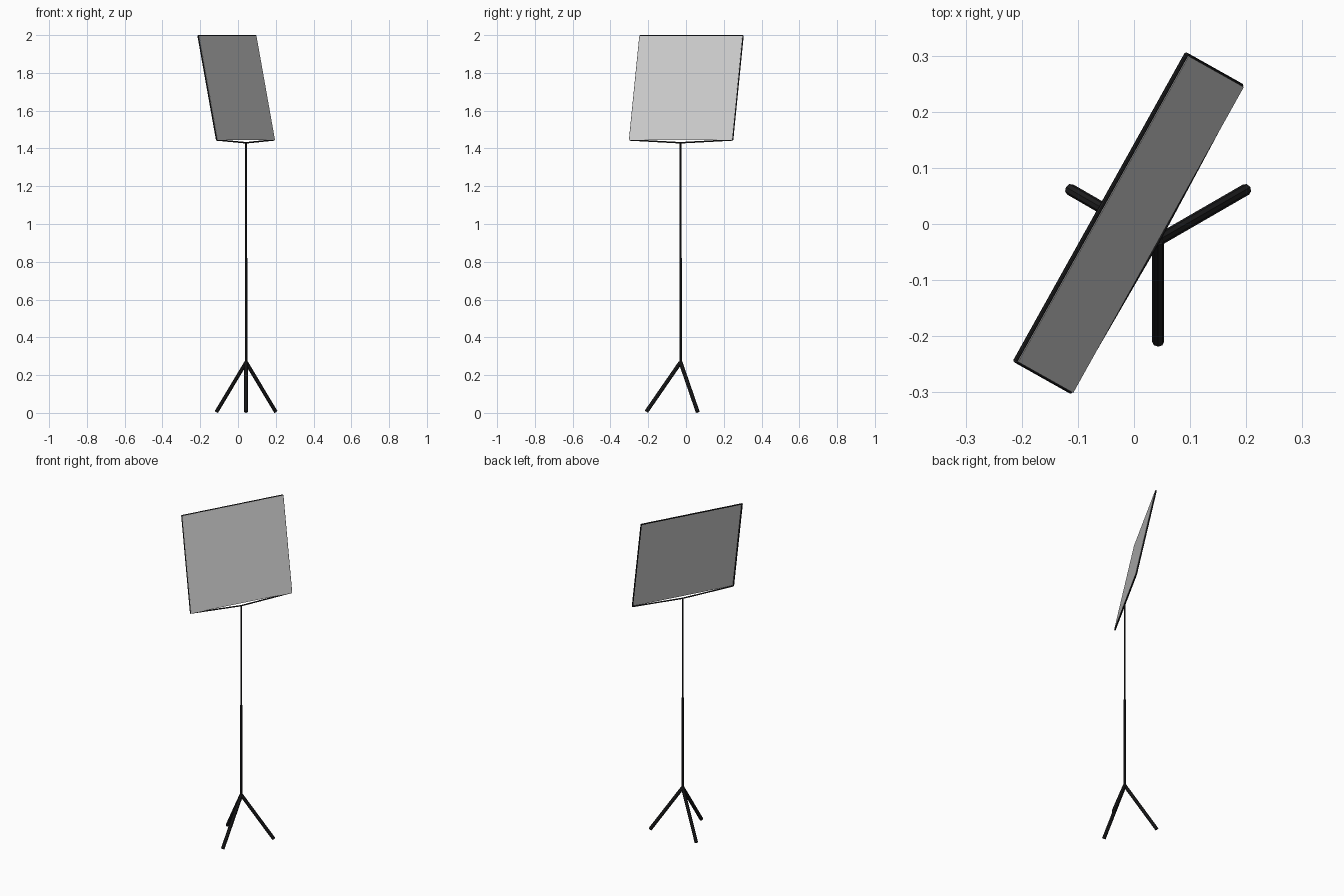
import bpy, bmesh, math
from mathutils import Vector

if "Cube" in bpy.data.objects:
    bpy.data.objects.remove(bpy.data.objects["Cube"])


def material(name, rgb):
    m = bpy.data.materials.new(name)
    m.diffuse_color = (*rgb, 1.0)
    m.use_nodes = True
    m.node_tree.nodes["Principled BSDF"].inputs["Base Color"].default_value = m.diffuse_color
    return m


BLACK = material("black metal", (0.013, 0.013, 0.014))
FABRIC = material("light grey fabric", (0.65, 0.65, 0.65))


def add_object(name, bm, mat):
    me = bpy.data.meshes.new(name)
    bm.to_mesh(me)
    bm.free()
    me.materials.append(mat)
    ob = bpy.data.objects.new(name, me)
    bpy.context.collection.objects.link(ob)
    return ob


def rod(name, a, b, radius, sides=8):
    """Straight capped tube from a to b."""
    a, b = Vector(a), Vector(b)
    bm = bmesh.new()
    bmesh.ops.create_cone(bm, cap_ends=True, segments=sides,
                          radius1=radius, radius2=radius, depth=(b - a).length)
    ob = add_object(name, bm, BLACK)
    ob.location = (a + b) / 2
    ob.rotation_mode = 'QUATERNION'
    ob.rotation_quaternion = (b - a).to_track_quat('Z', 'Y')
    return ob


# Pole: thick lower tube, thin upper tube
X, Y = 0.043, -0.029
POLE_TOP = Vector((X, Y, 1.43))
rod("lower_pole", (X, Y, 0.26), (X, Y, 0.82), 0.0065)
rod("upper_pole", (X, Y, 0.80), POLE_TOP, 0.0048)

# Three splayed legs
for i, deg in enumerate((-90, 30, 150)):
    c, s = math.cos(math.radians(deg)), math.sin(math.radians(deg))
    rod(f"leg_{i + 1}", (X, Y, 0.268), (X + 0.181 * c, Y + 0.181 * s, 0.006), 0.0105)

# Tilted panel, given by its four corners
top_l, top_r = Vector((-0.208, -0.245, 1.996)), Vector((0.096, 0.300, 1.996))
bot_l, bot_r = Vector((-0.110, -0.300, 1.445)), Vector((0.194, 0.245, 1.445))
normal = (top_r - top_l).cross(top_l - bot_l).normalized()
bm = bmesh.new()
face = bm.faces.new([bm.verts.new(p) for p in (bot_l, bot_r, top_r, top_l)])
ext = bmesh.ops.extrude_face_region(bm, geom=[face])
for v in ext["geom"]:
    if isinstance(v, bmesh.types.BMVert):
        v.co += normal * 0.002
bmesh.ops.recalc_face_normals(bm, faces=bm.faces)
add_object("panel", bm, FABRIC)

# Thin frame along the top and sides, and two arms down to the pole
back = Vector((-0.003, 0.0017, 0))
for name, a, b in (("frame_top", top_l, top_r),
                   ("frame_left", bot_l, top_l),
                   ("frame_right", bot_r, top_r)):
    rod(name, a + back, b + back, 0.004)
rod("arm_left", POLE_TOP, bot_l + back, 0.004)
rod("arm_right", POLE_TOP, bot_r + back, 0.004)
